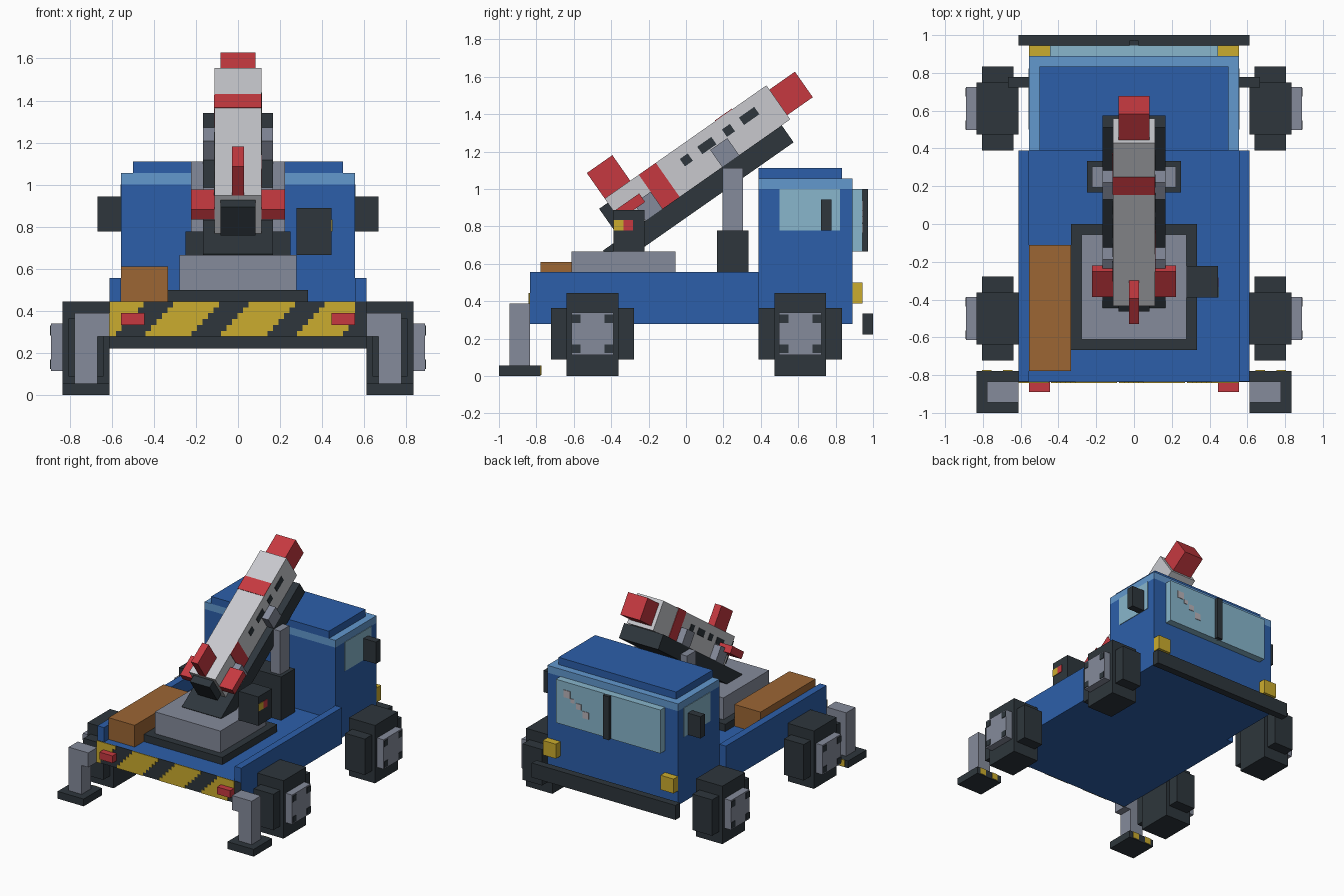
import bpy, bmesh, math
from mathutils import Matrix, Vector

cube = bpy.data.objects.get("Cube")
if cube:
    bpy.data.objects.remove(cube, do_unlink=True)


def material(name, rgb):
    lin = [((c / 255 + 0.055) / 1.055) ** 2.4 for c in rgb] + [1]
    m = bpy.data.materials.new(name)
    m.use_nodes = True
    m.diffuse_color = lin
    bsdf = m.node_tree.nodes["Principled BSDF"]
    bsdf.inputs["Base Color"].default_value = lin
    bsdf.inputs["Roughness"].default_value = 0.8
    return m


BLUE = material("body blue", (44, 95, 170))
SKY = material("light blue trim", (98, 152, 206))
DARK = material("charcoal", (46, 54, 60))
SLATE = material("slate grey", (133, 139, 155))
WHITE = material("pale grey", (200, 201, 206))
RED = material("red", (198, 57, 64))
YELLOW = material("yellow", (203, 172, 46))
BROWN = material("brown", (156, 102, 52))
GLASS = material("glass", (136, 182, 204))
GLARE = material("glass glare", (186, 180, 186))

U = 1 / 18          # block unit shared by all parts
EPS = 0.004         # thickness of painted plates


def box(name, mat, x, y, z, frame=None):
    """Box from (min, max) ranges, optionally placed in a tilted frame."""
    bm = bmesh.new()
    bmesh.ops.create_cube(bm, size=1)
    size = Vector([r[1] - r[0] for r in (x, y, z)])
    mid = Vector([(r[1] + r[0]) / 2 for r in (x, y, z)])
    bm.transform(Matrix.Translation(mid) @ Matrix.Diagonal(size).to_4x4())
    mesh = bpy.data.meshes.new(name)
    bm.to_mesh(mesh)
    bm.free()
    mesh.materials.append(mat)
    ob = bpy.data.objects.new(name, mesh)
    if frame:
        ob.matrix_world = frame
    bpy.context.collection.objects.link(ob)
    return ob


def pair(name, mat, x, y, z, frame=None):
    """The same box on the left (+x) and right (-x)."""
    box("left_" + name, mat, x, y, z, frame)
    box("right_" + name, mat, (-x[1], -x[0]), y, z, frame)


def around(c, r):
    return (c - r, c + r)


# Bed with side rails
HALF, TAIL, CAB = 11 * U, -15 * U, 7 * U
box("bed", BLUE, (-HALF, HALF), (TAIL, CAB), (5 * U, 8 * U))
pair("bed_rail", BLUE, (10 * U, HALF), (TAIL, CAB), (8 * U, 10 * U))

# Hazard stripes on the tail, stepped diagonally
box("hazard_panel", DARK, (-HALF, HALF), (TAIL - EPS, TAIL), (5 * U, 8 * U))
ROWS = 6
for k in range(4):
    for r in range(ROWS):
        start = -0.80 + 0.36 * k + 0.13 * r / (ROWS - 1)
        x = (max(start, -HALF), min(start + 0.22, 10 * U))
        if x[1] > x[0]:
            h = 3 * U / ROWS
            box("hazard_stripe", YELLOW, x, (TAIL - 2 * EPS, TAIL - EPS),
                (5 * U + r * h, 5 * U + (r + 1) * h))
pair("tail_light", RED, (8 * U, 10 * U), (TAIL - U, TAIL), (6 * U, 7 * U))

# Cab
box("cab", BLUE, (-10 * U, 10 * U), (CAB, 16 * U), (5 * U, 18 * U))
box("cab_trim", SKY, (-10 * U, 10 * U), (CAB, 16 * U), (18 * U, 19 * U))
box("cab_roof", BLUE, (-9 * U, 9 * U), (CAB, 15 * U), (19 * U, 20 * U))
box("windshield", GLASS, (-8 * U, 8 * U), (16 * U, 17 * U), (12 * U, 18 * U))
box("windshield_bar", DARK, around(0, 0.025), (16 * U, 17.5 * U), (12 * U, 18 * U))
for gx, gz, r in ((0.35, 0.91, 0.028), (0.30, 0.87, 0.016),
                  (0.25, 0.84, 0.022), (0.19, 0.79, 0.026)):
    box("windshield_glare", GLARE, around(gx, r), (17 * U, 17 * U + EPS), around(gz, r))
pair("side_window", GLASS, (10 * U, 10 * U + EPS), (9 * U, 14.8 * U), (14 * U, 18 * U))
pair("mirror", DARK, (10 * U, 12 * U), (13 * U, 14 * U), (14 * U, 17 * U))
pair("headlight", YELLOW, (8 * U, 10 * U), (16 * U, 17 * U), (7 * U, 9 * U))
box("bumper", DARK, (-HALF, HALF), (17 * U, 18 * U), (4 * U, 6 * U))

# Wheels with hubs and bolts
for end, cy in (("rear", -9 * U), ("front", 11 * U)):
    cz = 4.08 * U
    pair(end + "_tyre", DARK, (HALF, 15 * U), around(cy, 0.138), (0, 8 * U))
    pair(end + "_tyre_sides", DARK, (11.5 * U, 14.5 * U), around(cy, 4 * U), around(cz, 0.138))
    pair(end + "_hub", SLATE, (15 * U, 16 * U), around(cy, 0.113), around(cz, 0.113))
    for sy in (-1, 1):
        for sz in (-1, 1):
            pair(end + "_bolt", DARK, (16 * U, 16 * U + EPS),
                 around(cy + sy * 0.087, 0.023), around(cz + sz * 0.08, 0.023))

# Outriggers
pair("outrigger_arm", SLATE, (HALF, 14 * U), (-17 * U, TAIL), (5 * U, 7 * U))
pair("outrigger_post", SLATE, (12 * U, 14 * U), (-17 * U, TAIL), (U, 5 * U))
pair("outrigger_foot", DARK, (HALF, 15 * U), (-18 * U, -14 * U), (0, U))
for x in (11.6, 13.6):
    pair("foot_mark", YELLOW, (x * U, (x + 0.9) * U), (-14 * U, -14 * U + EPS), (0.1 * U, U))

# Cargo, turntable and control console on the bed
box("crate", BROWN, (-10 * U, -6 * U), (-14 * U, -2 * U), (8 * U, 11 * U))
box("turntable_base", DARK, (-6 * U, 6 * U), (-12 * U, 0), (8 * U, 9 * U))
box("turntable", SLATE, (-5 * U, 5 * U), (-11 * U, -U), (9 * U, 12 * U))
box("console", DARK, (5 * U, 8 * U), (-7 * U, -4 * U), (12 * U, 16 * U))
box("console_yellow_button", YELLOW, (8 * U, 8 * U + EPS), (-7 * U, -6 * U), (14 * U, 15 * U))
box("console_red_button", RED, (8 * U, 8 * U + EPS), (-6 * U, -5.1 * U), (14 * U, 15 * U))

# Lift support
box("support_base", DARK, around(0, 4.5 * U), (3 * U, 6 * U), (8 * U, 14 * U))
pair("support_post", SLATE, (2.5 * U, 4 * U), (3.5 * U, 5.5 * U), (14 * U, 20 * U))

# Tilted launcher: local y runs along the rocket from its tail
TILT = Matrix.Translation((0, -0.371, 0.858)) @ Matrix.Rotation(math.radians(35), 4, "X")
R, LEN = 2 * U, 19 * U
box("launch_rail", DARK, around(0, 3 * U), (-3 * U, 18 * U), (-4 * U, -R), TILT)
for s in (2 * U, 11 * U):
    pair("rail_bracket", SLATE, (R, 3 * U), (s, s + R), (-R, 0), TILT)
box("rocket_body", WHITE, around(0, R), (0, LEN), around(0, R), TILT)
box("rocket_nose", RED, around(0, 1.5 * U), (LEN, LEN + 3 * U), around(0, 1.5 * U), TILT)
box("rocket_nozzle", DARK, around(0, 1.5 * U), (-U, 0), around(0, 1.5 * U), TILT)
box("top_fin", RED, around(0, U / 2), (0, 3 * U), (R, 5 * U), TILT)
pair("side_fin", RED, (R, 4 * U), (0, 3 * U), around(0, U / 2), TILT)

# Painted bands and marks; the two sides run in opposite directions
box("top_band", RED, around(0, R), (13 * U, 15 * U), (R, R + EPS), TILT)
for side in (1, -1):
    x = sorted((side * R, side * (R + EPS)))

    def along(a, b):
        return (a, b) if side > 0 else (LEN - b, LEN - a)

    box("side_band", RED, x, along(4 * U, 6 * U), around(0, R), TILT)
    for s, half in ((0.476, 0.026), (0.61, 0.046), (0.751, 0.026), (0.886, 0.05)):
        box("side_mark", DARK, x, along(s - half, s + half), around(0.03, 0.024), TILT)
